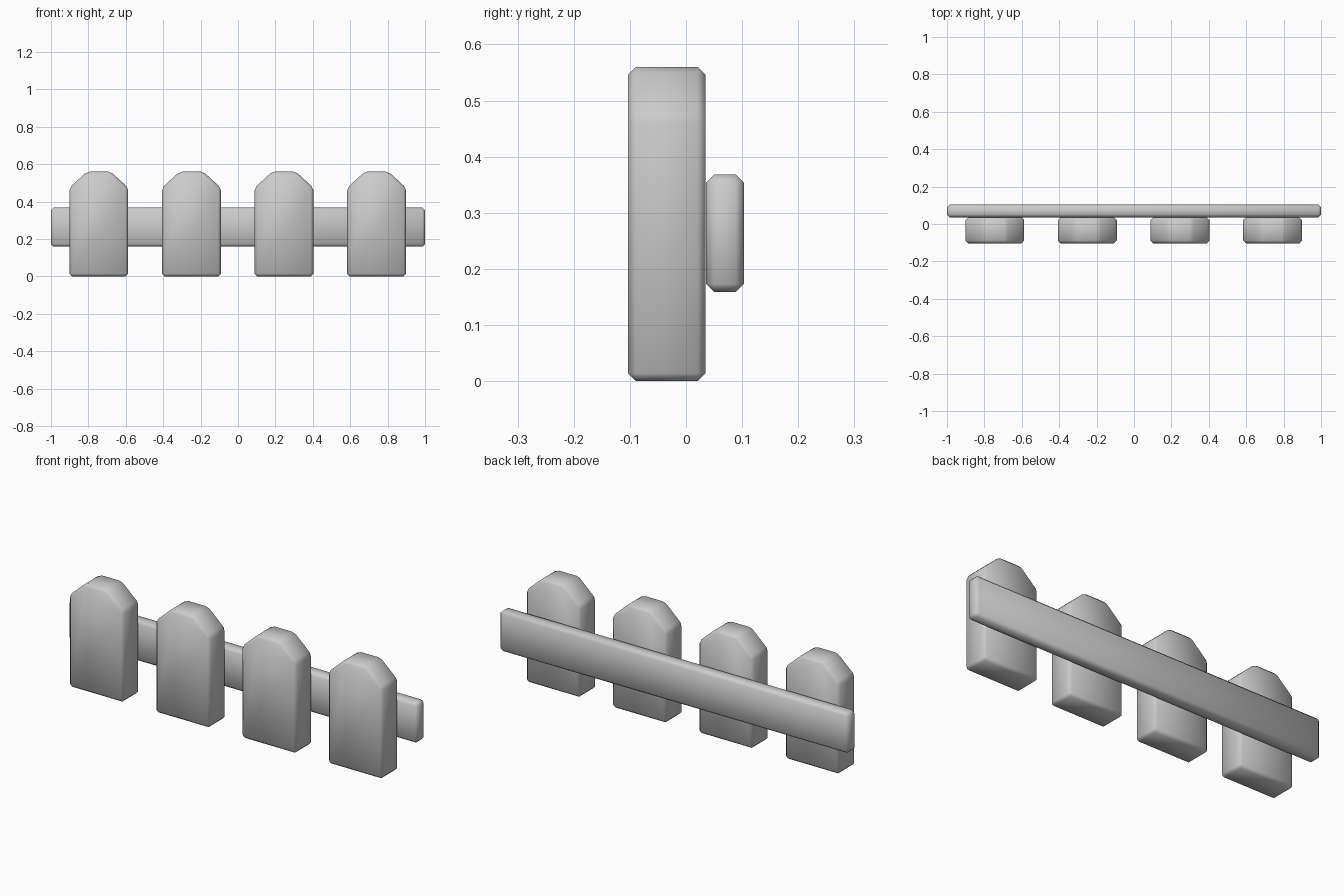
import bpy
import bmesh

if "Cube" in bpy.data.objects:
    bpy.data.objects.remove(bpy.data.objects["Cube"])


def board(name, profile, y0, y1, x=0.0, bevel=0.014):
    """Extrude an XZ outline from y0 to y1 and chamfer its edges."""
    bm = bmesh.new()
    face = bm.faces.new([bm.verts.new((px, y0, pz)) for px, pz in profile])
    ext = bmesh.ops.extrude_face_region(bm, geom=[face])
    new_verts = [g for g in ext["geom"] if isinstance(g, bmesh.types.BMVert)]
    bmesh.ops.translate(bm, verts=new_verts, vec=(0, y1 - y0, 0))
    bmesh.ops.recalc_face_normals(bm, faces=bm.faces[:])
    mesh = bpy.data.meshes.new(name)
    bm.to_mesh(mesh)
    bm.free()
    for p in mesh.polygons:
        p.use_smooth = True
    obj = bpy.data.objects.new(name, mesh)
    obj.location.x = x
    bpy.context.collection.objects.link(obj)
    mod = obj.modifiers.new("chamfer", "BEVEL")
    mod.width = bevel
    mod.segments = 1
    mod.limit_method = "ANGLE"
    return obj


# Pickets: upright boards with a clipped top
half = [(0.157, 0.0), (0.157, 0.474), (0.063, 0.56)]
picket_profile = half + [(-px, pz) for px, pz in reversed(half)]
for i in range(4):
    board(f"picket_{i + 1}", picket_profile, -0.103, 0.035, x=-0.744 + i * 0.495)

# Rail: long horizontal board behind the pickets
rail_profile = [(-1, 0.159), (1, 0.159), (1, 0.368), (-1, 0.368)]
board("rail", rail_profile, 0.036, 0.103)
